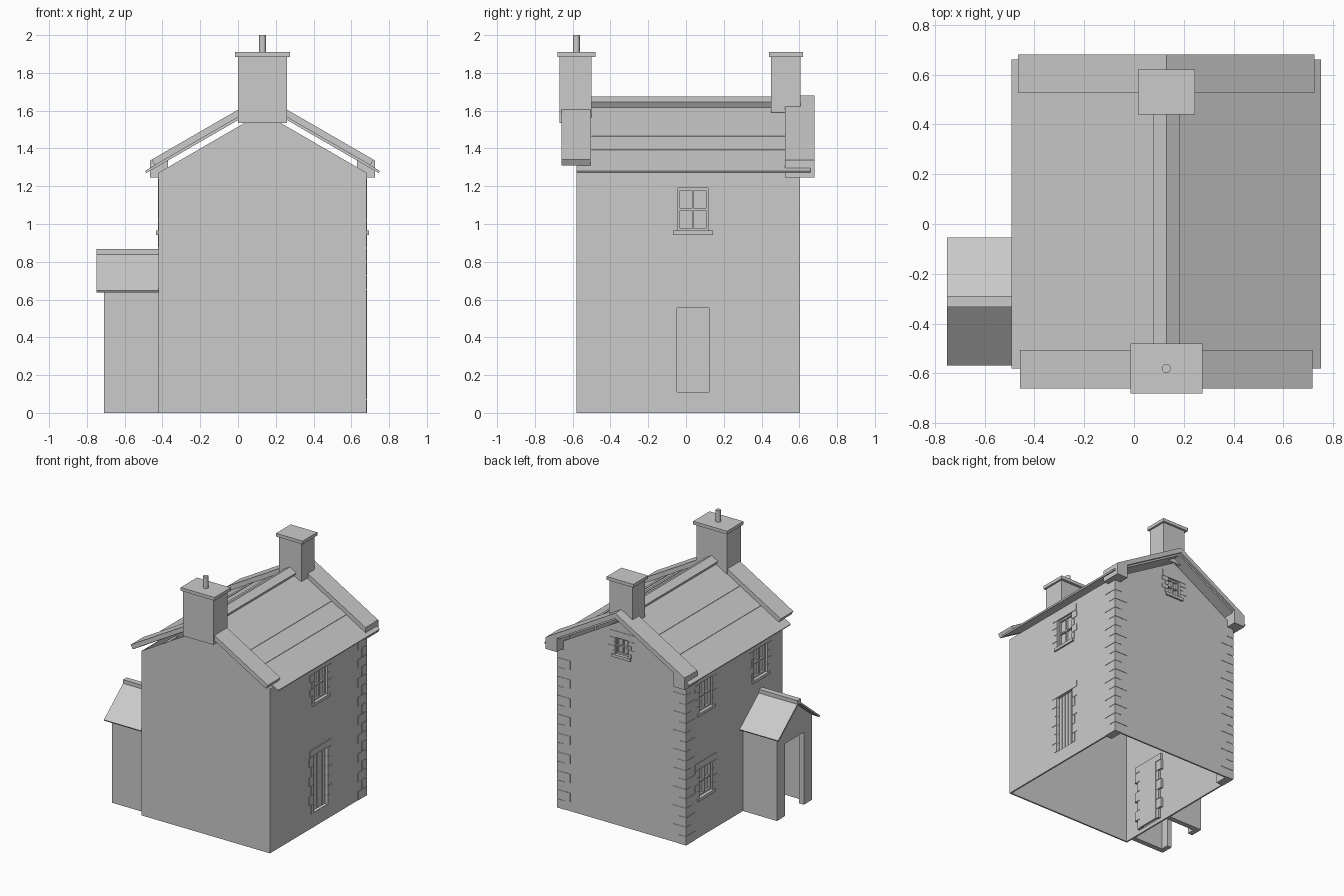
import bpy, bmesh, math
from mathutils import Matrix, Vector

if "Cube" in bpy.data.objects:
    bpy.data.objects.remove(bpy.data.objects["Cube"])

stone = bpy.data.materials.new("pale grey stone")
stone.use_nodes = True
GREY = (0.6, 0.6, 0.6, 1)
stone.diffuse_color = GREY
stone.node_tree.nodes["Principled BSDF"].inputs["Base Color"].default_value = GREY

X0, X1, Y0, Y1 = -0.42, 0.68, -0.58, 0.60      # house walls
MID = 0.13                                     # ridge position in x
PITCH = math.tan(math.radians(30))


def finish(name, bm):
    bmesh.ops.recalc_face_normals(bm, faces=bm.faces)
    mesh = bpy.data.meshes.new(name)
    bm.to_mesh(mesh)
    bm.free()
    mesh.materials.append(stone)
    ob = bpy.data.objects.new(name, mesh)
    bpy.context.collection.objects.link(ob)
    return ob


def boxes(name, ranges):
    """One object from axis-aligned boxes given as pairs of corners."""
    bm = bmesh.new()
    for a, b in ranges:
        a, b = Vector(a), Vector(b)
        size = [abs(s) for s in b - a]
        bmesh.ops.create_cube(bm, size=1, matrix=Matrix.Translation((a + b) / 2) @ Matrix.Diagonal((*size, 1)))
    return finish(name, bm)


def prism(name, outline, start, end, axis):
    """Extrude an outline along x or y."""
    bm = bmesh.new()
    place = (lambda p, t: (p[0], t, p[1])) if axis == "y" else (lambda p, t: (t, p[0], p[1]))
    face = bm.faces.new([bm.verts.new(place(p, start)) for p in outline])
    moved = bmesh.ops.extrude_face_region(bm, geom=[face])["geom"]
    shift = Vector(place((0, 0), end - start))
    bmesh.ops.translate(bm, vec=shift, verts=[v for v in moved if isinstance(v, bmesh.types.BMVert)])
    return finish(name, bm)


def gable(left, right, eave, ridge, base=0):
    return [(left, base), (right, base), (right, eave), ((left + right) / 2, ridge), (left, eave)]


def cut(ob, ranges):
    """Cut boxes out of an object, then drop the cutters."""
    cutters = [boxes("cutter", [r]) for r in ranges]
    for c in cutters:
        mod = ob.modifiers.new("cut", "BOOLEAN")
        mod.operation, mod.solver, mod.object = "DIFFERENCE", "EXACT", c
    deps = bpy.context.evaluated_depsgraph_get()
    mesh = bpy.data.meshes.new_from_object(ob.evaluated_get(deps))
    ob.modifiers.clear()
    ob.data = mesh
    for c in cutters:
        bpy.data.objects.remove(c)


# Maps (across, up, outward) onto each wall
WALL = {
    "right": lambda u, w, d: (X1 + d, u, w),
    "left": lambda u, w, d: (X0 - d, u, w),
    "back": lambda u, w, d: (u, Y1 + d, w),
}
openings = []


def patch(side, u0, u1, w0, w1, d0, d1):
    return WALL[side](u0, w0, d0), WALL[side](u1, w1, d1)


def surround(name, side, u, half, w0, w1, rows):
    """Lintel and alternating jamb stones around an opening."""
    step = (w1 - w0) / rows
    blocks = [patch(side, u - half - 0.05, u + half + 0.05, w1, w1 + 0.05, -0.03, 0.003)]
    for i in range(rows):
        wide = 0.055 if i % 2 else 0.028
        for s in (-1, 1):
            blocks.append(patch(side, u + s * half, u + s * (half + wide),
                                w0 + i * step, w0 + (i + 1) * step - 0.004, -0.03, 0.003))
    boxes(name + "_surround", blocks)
    openings.append(patch(side, u - half, u + half, w0, w1, -0.06, 0.06))


def window(name, side, u, half, w0, w1):
    surround(name, side, u, half, w0, w1, 4)
    t, mid = 0.012, (w0 + w1) / 2
    bar = lambda a, b, c, e: patch(side, a, b, c, e, -0.027, -0.012)
    boxes(name + "_frame", [
        bar(u - half, u - half + t, w0, w1), bar(u + half - t, u + half, w0, w1),
        bar(u - half, u + half, w0, w0 + t), bar(u - half, u + half, w1 - t, w1),
        bar(u - 0.005, u + 0.005, w0, w1), bar(u - half, u + half, mid - 0.005, mid + 0.005)])
    boxes(name + "_pane", [patch(side, u - half, u + half, w0, w1, -0.032, -0.027)])
    boxes(name + "_sill", [patch(side, u - half - 0.025, u + half + 0.025, w0 - 0.022, w0, -0.03, 0.013)])


def door(name, side, u, half, w0, w1):
    surround(name, side, u, half, w0, w1, 6)
    n = 5
    wide = 2 * half / n
    boxes(name + "_planks", [patch(side, u - half + i * wide + 0.002, u - half + (i + 1) * wide - 0.002,
                                   w0, w1, -0.028, -0.02) for i in range(n)]
          + [patch(side, u - half, u + half, w0, w1, -0.035, -0.027)])


window("right_window", "right", 0.037, 0.08, 0.965, 1.19)
window("upper_back_window", "left", 0.36, 0.08, 0.965, 1.19)
window("upper_front_window", "left", -0.31, 0.08, 0.965, 1.19)
window("lower_window", "left", 0.36, 0.08, 0.31, 0.53)
window("gable_window", "back", MID, 0.055, 1.32, 1.45)
door("right_door", "right", 0.037, 0.085, 0.11, 0.555)
door("porch_door", "left", -0.31, 0.09, 0.03, 0.5)

# House walls: a thin shell, open below
walls = prism("house_walls", gable(X0, X1, 1.272, 1.59), Y0, Y1, "y")
cut(walls, [((X0 + 0.012, Y0 + 0.012, -0.1), (X1 - 0.012, Y1 - 0.012, 2))] + openings)

# Corner stones at the back
quoins, rows = [], 17
for i in range(rows):
    lx, ly = (0.11, 0.06) if i % 2 else (0.06, 0.11)
    z = i * 1.24 / rows
    for x, s in ((X0, 1), (X1, -1)):
        quoins.append(((x - s * 0.003, Y1 + 0.003, z), (x + s * lx, Y1 - ly, z + 1.24 / rows - 0.005)))
boxes("corner_stones", quoins)


def chevron(half, apex, thick):
    """Cross-section of a pair of roof slopes, ends square to the slope."""
    drop, nx = half * PITCH, thick * 0.43
    under = [(MID - half, apex - drop), (MID, apex), (MID + half, apex - drop)]
    over = [(MID + half + nx, apex - drop + thick - nx * PITCH), (MID, apex + thick),
            (MID - half - nx, apex - drop + thick - nx * PITCH)]
    return under + over


# Roof, ridge and gable copings
prism("roof", chevron(0.615, 1.625, 0.015), Y0, 0.66, "y")
prism("ridge_tiles", chevron(0.038, 1.64, 0.036), -0.5, 0.53, "y")
prism("front_coping", chevron(0.57, 1.64, 0.04), -0.66, -0.505, "y")
prism("back_coping", chevron(0.575, 1.64, 0.04), 0.525, 0.68, "y")

# Raised roof seams
for i, (a, b) in enumerate([(0.18, 0.24), (0.365, 0.42), (-0.305, -0.245), (-0.43, -0.37)]):
    top = lambda d, h: (MID - d, 1.64 - abs(d) * PITCH + h)
    prism(f"roof_seam_{i + 1}", [top(a, -0.004), top(b, -0.004), top(b, 0.003), top(a, 0.003)], -0.5, 0.53, "y")

# Kneeler stones under the back coping
for name, s in (("right", -1), ("left", 1)):
    xi, xo = MID + s * 0.5, MID + s * 0.595
    prism(f"{name}_kneeler", [(xi, 1.245), (xo, 1.245), (xo, 1.335), (xi, 1.36)], 0.525, 0.68, "y")

# Chimneys
boxes("front_chimney", [((0, -0.67, 1.535), (0.26, -0.5, 1.885))])
boxes("front_chimney_cap", [((-0.015, -0.68, 1.885), (0.275, -0.48, 1.91))])
boxes("back_chimney", [((0.035, 0.45, 1.59), (0.23, 0.605, 1.885))])
boxes("back_chimney_cap", [((0.017, 0.44, 1.885), (0.245, 0.62, 1.91))])
bm = bmesh.new()
bmesh.ops.create_cone(bm, cap_ends=True, segments=16, radius1=0.018, radius2=0.018, depth=0.09,
                      matrix=Matrix.Translation((MID, -0.58, 1.955)))
pot = finish("chimney_pot", bm)
for p in pot.data.polygons:
    p.use_smooth = len(p.vertices) == 4

# Porch with an open doorway
PY = -0.312
porch = prism("porch_walls", gable(PY - 0.215, PY + 0.215, 0.66, 0.835), -0.71, X0 - 0.001, "x")
cut(porch, [((-0.67, PY - 0.175, -0.1), (-0.3, PY + 0.175, 0.62)),
            ((-0.8, PY - 0.115, -0.1), (-0.6, PY + 0.115, 0.56))])
for name, s in (("back", 1), ("front", -1)):
    prism(f"porch_{name}_roof", [(PY, 0.84), (PY + s * 0.25, 0.637), (PY + s * 0.257, 0.647), (PY, 0.857)],
          -0.75, X0, "x")
prism("porch_ridge", [(PY - 0.022, 0.832), (PY + 0.022, 0.832), (PY + 0.022, 0.868), (PY - 0.022, 0.868)],
      -0.75, X0, "x")
